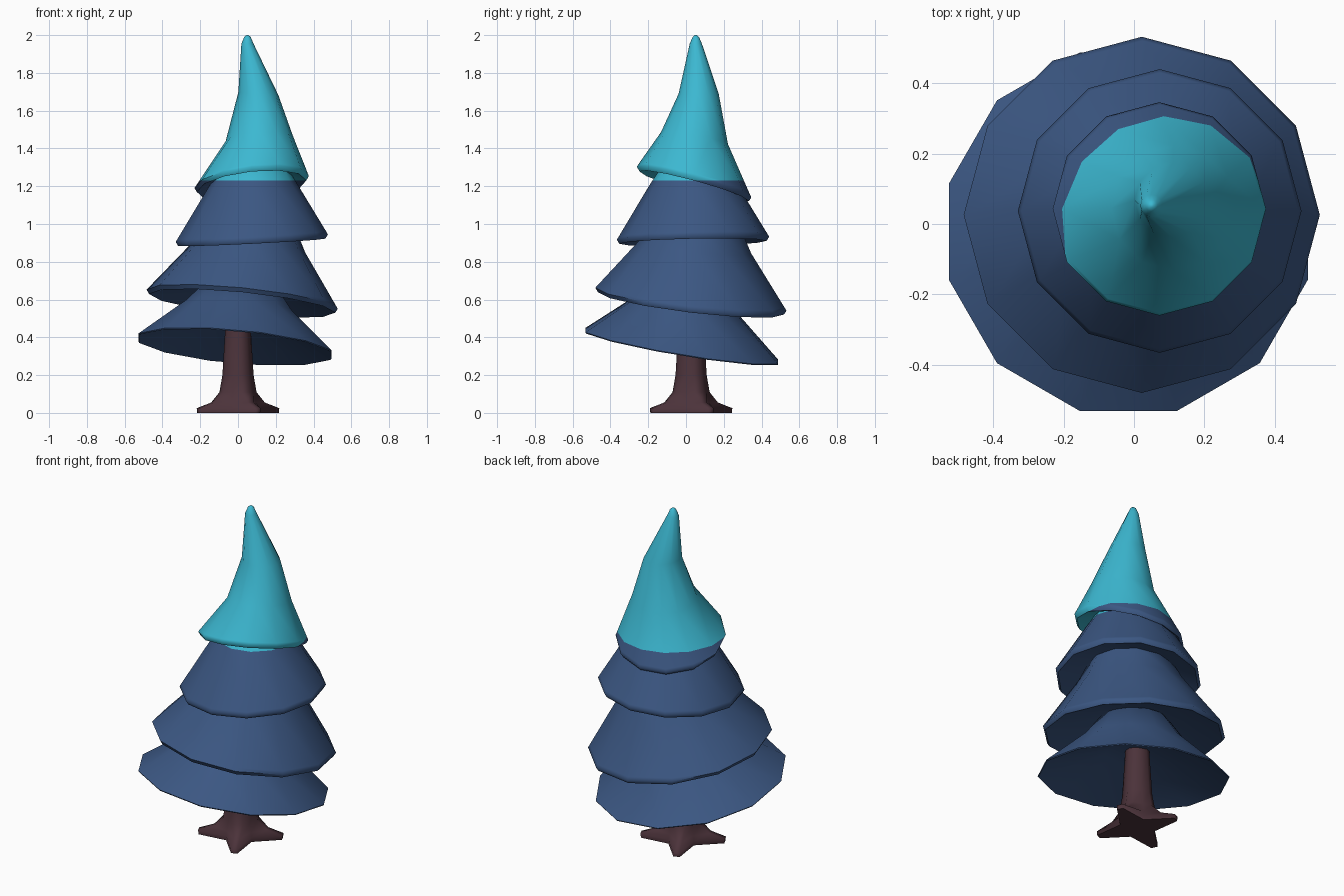
import bpy, bmesh, math
from mathutils import Vector

if "Cube" in bpy.data.objects:
    bpy.data.objects.remove(bpy.data.objects["Cube"])


def material(name, rgb):
    m = bpy.data.materials.new(name)
    m.diffuse_color = (*rgb, 1)
    m.use_nodes = True
    m.node_tree.nodes["Principled BSDF"].inputs["Base Color"].default_value = m.diffuse_color
    return m


BLUE = material("dusk_blue", (0.044, 0.095, 0.225))
TEAL = material("bright_teal", (0.045, 0.48, 0.64))
BARK = material("dark_bark", (0.072, 0.033, 0.043))
SNOW_LINE = 1.23


def ring(cx, cy, cz, r, sx=0, sy=0, n=12, offset=0):
    """Tilted ring: regular seen from above, sx / sy are its slopes."""
    pts = []
    for i in range(n):
        a = math.radians(offset) + 2 * math.pi * i / n
        dx, dy = r * math.cos(a), r * math.sin(a)
        pts.append(Vector((cx + dx, cy + dy, cz + sx * dx + sy * dy)))
    return pts


def loft(name, rings, mats, cut=None, smooth=65):
    bm = bmesh.new()
    rows = [[bm.verts.new(p) for p in pts] for pts in rings]
    n = len(rows[0])
    for a, b in zip(rows, rows[1:]):
        for i in range(n):
            j = (i + 1) % n
            bm.faces.new((a[i], a[j], b[j], b[i]))
    bm.faces.new(rows[0][::-1])
    bm.faces.new(rows[-1])
    bmesh.ops.recalc_face_normals(bm, faces=bm.faces)
    if cut is not None:  # teal above the line, blue below
        geom = bm.verts[:] + bm.edges[:] + bm.faces[:]
        bmesh.ops.bisect_plane(bm, geom=geom, plane_co=(0, 0, cut), plane_no=(0, 0, 1))
        for f in bm.faces:
            f.material_index = int(f.calc_center_median().z > cut)
    me = bpy.data.meshes.new(name)
    bm.to_mesh(me)
    bm.free()
    for m in mats:
        me.materials.append(m)
    ob = bpy.data.objects.new(name, me)
    bpy.context.collection.objects.link(ob)
    bpy.ops.object.select_all(action='DESELECT')
    ob.select_set(True)
    bpy.context.view_layer.objects.active = ob
    bpy.ops.object.shade_smooth_by_angle(angle=math.radians(smooth))
    return ob


def skirt(name, outer, lip, depth, offset=0):
    """Foliage cone, hollowed from below; outer lists rings (x, y, z, r, sx, sy) from rim to top."""
    x, y, z, r, sx, sy = outer[0]
    x1, y1, z1, r1 = outer[1][:4]
    t = 0.06  # support ring close to the rim keeps the slope evenly shaded
    support = (x + (x1 - x) * t, y + (y1 - y) * t, z + (z1 - z) * t, r + (r1 - r) * t, sx, sy)
    rim = (x, y, z - lip, r - 0.6 * lip, sx, sy)
    inner = (x, y, z + depth, r * 0.3, sx, sy)
    rows = [ring(*p, offset=offset) for p in outer[:0:-1] + [support, outer[0], rim, inner]]
    loft(name, rows, [BLUE, TEAL], SNOW_LINE)


# Foliage tiers, lowest first
skirt("bottom_tier", [(-.016, -.022, .354, .528, -.088, -.165),
                      (.002, 0, .56, .288, -.088, -.165),
                      (.02, .02, .68, .19, -.088, -.12)], 0.006, 0.14, offset=15)
skirt("lower_middle_tier", [(.022, .026, .602, .506, -.1, -.12),
                            (.06, .05, .88, .295, -.1, -.12),
                            (.07, .055, 1.0, .23, -.05, -.06)], 0.022, 0.09)
skirt("upper_middle_tier", [(.073, .037, .925, .403, .05, .02),
                            (.08, .04, 1.2, .237, .03, 0),
                            (.085, .045, 1.34, .15, 0, 0)], 0.022, 0.08)

# Bent top tier with the pointed teal tip
skirt("top_tier", [(.072, .043, 1.222, .303, .105, -.27),
                   (.112, .045, 1.455, .177, .09, -.18),
                   (.108, .067, 1.69, .106, -.08, 0),
                   (.05, .052, 1.955, .032, 0, 0),
                   (.05, .052, 1.99, .017, 0, 0),
                   (.05, .052, 2.0, .005, 0, 0)], 0.022, 0.07)


# Trunk with four spreading roots
def root_ring(z, tip, valley):
    pts = []
    for k in range(4):
        half = math.degrees(math.atan(0.018 / tip)) if tip > 0.12 else 15
        for da, r in ((-half, tip), (half, tip), (45, valley)):
            a = math.radians(26 + 90 * k + da)
            pts.append(Vector((r * math.cos(a), 0.027 + r * math.sin(a), z)))
    return pts


loft("trunk", [root_ring(*p) for p in (
    (0, .232, .1), (.025, .235, .1), (.055, .15, .096), (.11, .1, .085),
    (.2, .084, .076), (.43, .07, .064), (.6, .062, .06))], [BARK], smooth=80)
